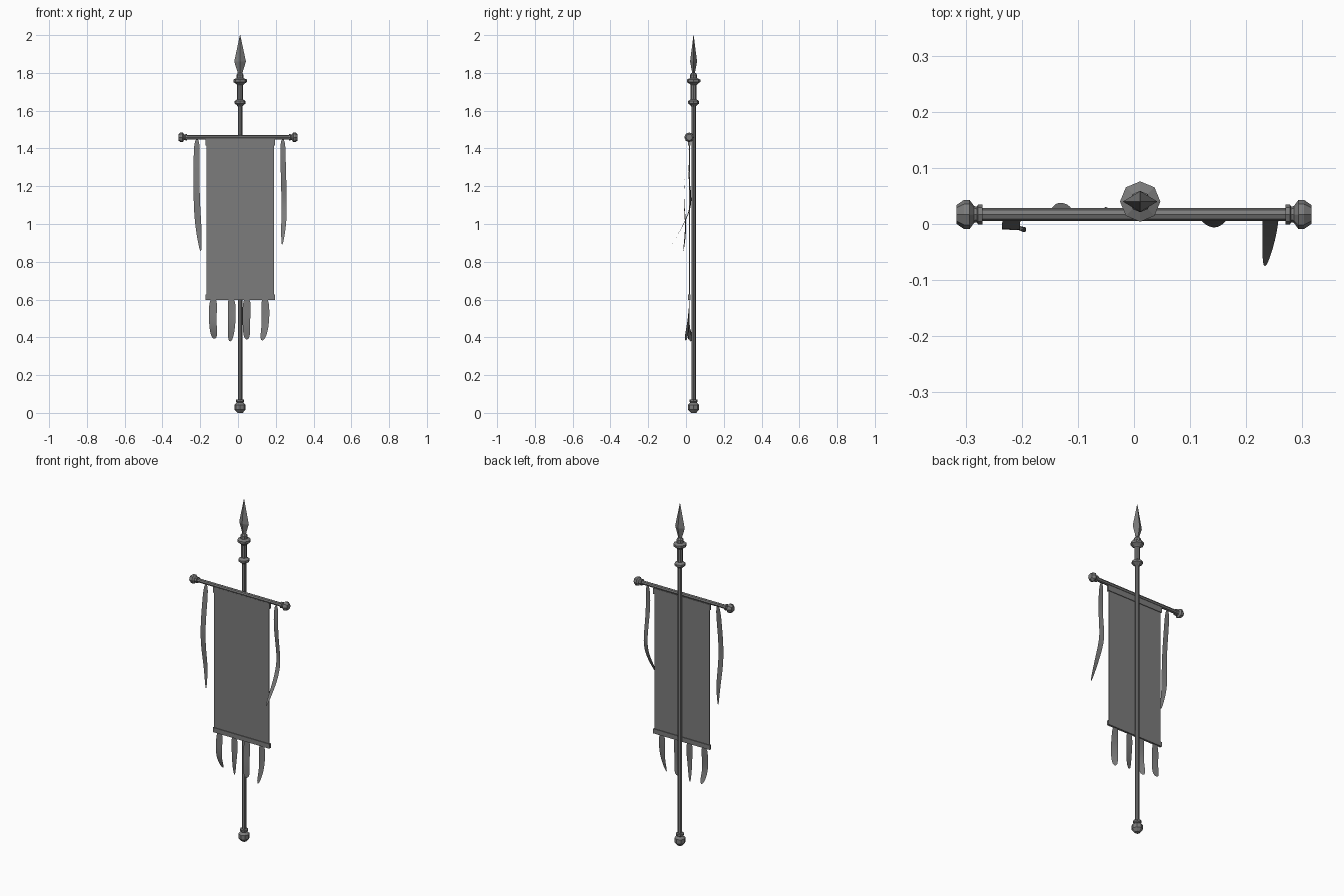
import bpy, bmesh, math
from mathutils import Matrix, Vector

cube = bpy.data.objects.get("Cube")
if cube:
    bpy.data.objects.remove(cube, do_unlink=True)

grey = bpy.data.materials.new("dark grey")
grey.use_nodes = True
colour = (0.2, 0.2, 0.2, 1)
grey.diffuse_color = colour
grey.node_tree.nodes["Principled BSDF"].inputs["Base Color"].default_value = colour


def make_object(name, bm):
    mesh = bpy.data.meshes.new(name)
    bm.to_mesh(mesh)
    bm.free()
    mesh.materials.append(grey)
    obj = bpy.data.objects.new(name, mesh)
    bpy.context.scene.collection.objects.link(obj)
    return obj


def lathe(name, profile, matrix, sides=8):
    """Faceted turned part from (radius, height) pairs."""
    bm = bmesh.new()
    rings = []
    for r, h in profile:
        rings.append([bm.verts.new((r * math.cos(math.tau * i / sides),
                                    r * math.sin(math.tau * i / sides), h))
                      for i in range(sides)])
    for a, b in zip(rings, rings[1:]):
        for i in range(sides):
            j = (i + 1) % sides
            bm.faces.new((a[i], a[j], b[j], b[i]))
    bm.faces.new(rings[0][::-1])
    bm.faces.new(rings[-1])
    bm.transform(matrix)
    bmesh.ops.recalc_face_normals(bm, faces=bm.faces)
    return make_object(name, bm)


def box(name, centre, size):
    bm = bmesh.new()
    bmesh.ops.create_cube(bm, size=1)
    bm.transform(Matrix.Translation(centre) @ Matrix.Diagonal((*size, 1)))
    return make_object(name, bm)


def ribbon(name, path):
    """Cloth strip through (x, y, z, half width, twist) stations."""
    bm = bmesh.new()
    rows = []
    for x, y, z, w, t in path:
        side = Vector((w * math.cos(t), w * math.sin(t), 0))
        c = Vector((x, y, z))
        rows.append((bm.verts.new(c - side), bm.verts.new(c + side)))
    for a, b in zip(rows, rows[1:]):
        bm.faces.new((a[0], b[0], b[1], a[1]))
    obj = make_object(name, bm)
    obj.modifiers.new("smooth", "SUBSURF").levels = 2
    obj.modifiers["smooth"].render_levels = 2
    for p in obj.data.polygons:
        p.use_smooth = True
    return obj


POLE = Matrix.Translation((0.011, 0.04, 0))
BAR_Y, BAR_Z = 0.017, 1.459

# Pole with turned foot and collars
lathe("pole", [(0.012, 0.05), (0.012, 1.66)], POLE)
lathe("pole_foot", [(0.014, 0), (0.03, 0.018), (0.03, 0.043), (0.017, 0.055),
                    (0.022, 0.06), (0.022, 0.07), (0.012, 0.072)], POLE)
lathe("lower_collar", [(0.012, 1.622), (0.018, 1.63), (0.03, 1.638),
                       (0.03, 1.65), (0.016, 1.66)], POLE)
lathe("pole_sleeve", [(0.015, 1.65), (0.015, 1.75)], POLE)
lathe("upper_collar", [(0.015, 1.735), (0.022, 1.742), (0.036, 1.752),
                       (0.036, 1.765), (0.019, 1.772), (0.019, 1.79),
                       (0.011, 1.8)], POLE)

# Flattened spearhead
lathe("spearhead", [(0.012, 1.79), (0.015, 1.81), (0.031, 1.86), (0.001, 2)],
      POLE @ Matrix.Diagonal((1, 0.6, 1, 1)), sides=4)

# Crossbar and its end knobs
across = Matrix.Translation((0, BAR_Y, BAR_Z)) @ Matrix.Rotation(math.pi / 2, 4, "Y")
lathe("crossbar", [(0.0115, -0.28), (0.0115, 0.28)], across)
knob = [(0.018, 0.27), (0.018, 0.278), (0.014, 0.28), (0.015, 0.285),
        (0.026, 0.293), (0.026, 0.303), (0.017, 0.316)]
for name, s in (("left_knob", 1), ("right_knob", -1)):
    lathe(name, [(r, s * h) for r, h in knob], across)

# Banner cloth and hems
box("banner_cloth", (0.012, 0.018, 1.025), (0.355, 0.005, 0.85))
box("top_hem", (0.012, 0.018, 1.432), (0.366, 0.013, 0.034))
box("bottom_hem", (0.012, 0.018, 0.612), (0.366, 0.013, 0.027))

# Long streamers hanging from the crossbar
ribbon("right_streamer", [(-0.217, 0.016, 1.455, 0.016, 0), (-0.219, 0.003, 1.33, 0.016, 0),
                          (-0.22, -0.012, 1.2, 0.016, 0), (-0.217, -0.01, 1.08, 0.017, -0.1),
                          (-0.209, 0.002, 0.98, 0.017, -0.2), (-0.197, -0.015, 0.85, 0.006, -0.4)])
ribbon("left_streamer", [(0.237, 0.016, 1.455, 0.015, 0), (0.238, 0.007, 1.33, 0.014, 0),
                         (0.243, 0.02, 1.2, 0.014, -0.2), (0.244, 0.032, 1.1, 0.015, -0.2),
                         (0.243, -0.01, 1.0, 0.014, -0.1), (0.233, -0.078, 0.885, 0.005, 0.2)])

# Torn tails under the banner: top x, end x, end y, end z, end twist
tails = [(-0.13, -0.124, 0.038, 0.39, -0.3), (-0.036, -0.042, 0.026, 0.375, -0.7),
         (0.048, 0.047, 0.014, 0.385, 0.3), (0.142, 0.128, -0.002, 0.38, -0.6)]
for i, (x, ex, ey, ez, twist) in enumerate(tails):
    bend = 0.012 if i % 2 else -0.012
    ribbon(f"tail_{i + 1}", [
        (x, 0.018, 0.61, 0.021, 0),
        (x + bend * 0.3, 0.016, 0.54, 0.021, twist * 0.1),
        (x + bend * 0.3, 0.01, 0.46, 0.02, twist * 0.5),
        (ex, ey, ez, 0.018, twist)])
